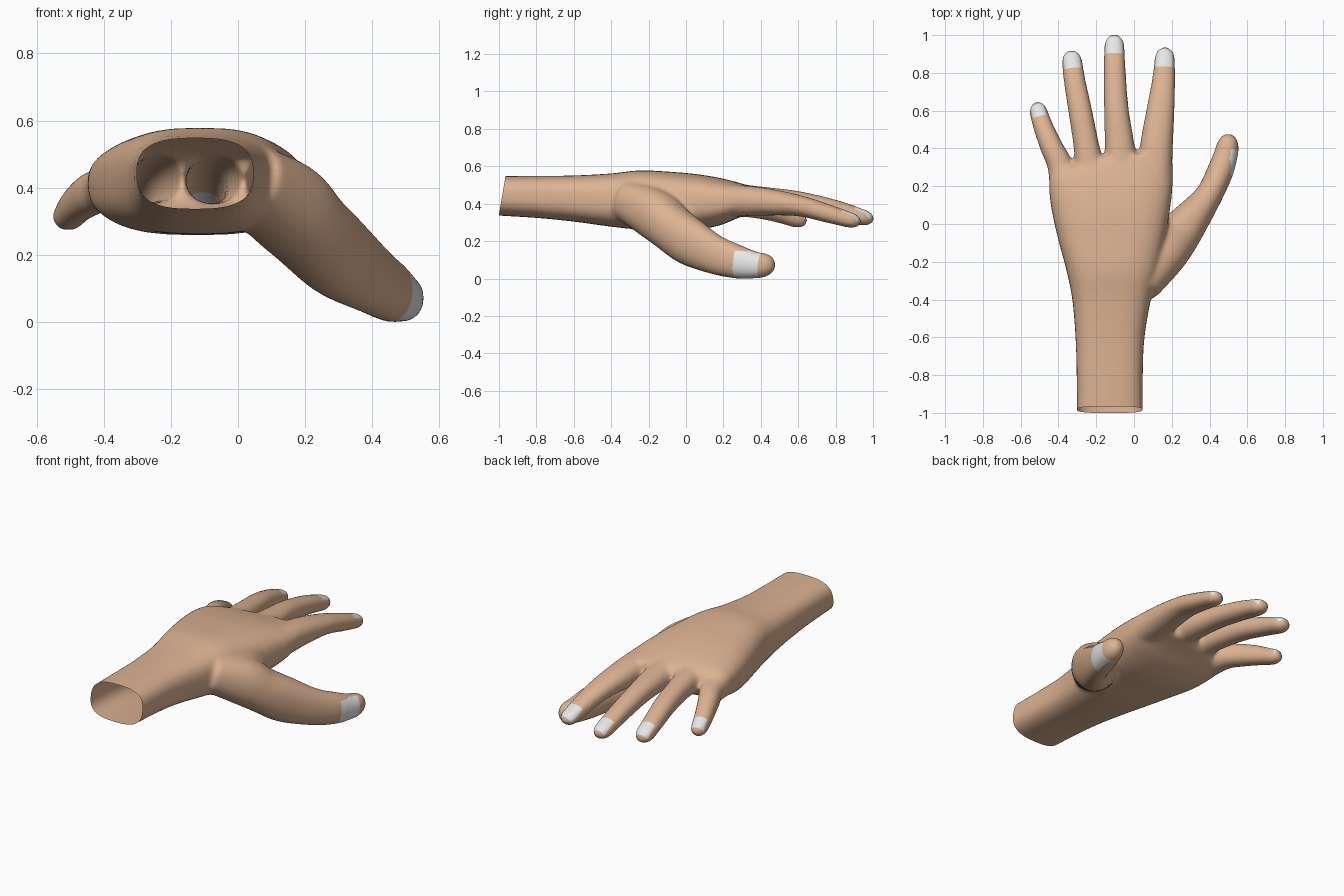
import bpy, bmesh, math
from mathutils import Vector

if "Cube" in bpy.data.objects:
    bpy.data.objects.remove(bpy.data.objects["Cube"])


def material(name, rgb):
    m = bpy.data.materials.new(name)
    m.diffuse_color = (*rgb, 1)
    m.use_nodes = True
    m.node_tree.nodes["Principled BSDF"].inputs["Base Color"].default_value = m.diffuse_color
    return m


skin = material("skin tan", (0.72, 0.45, 0.29))
nail_white = material("nail light grey", (0.80, 0.80, 0.80))


def catmull(rows, sub=5):
    """Smoothly interpolate rows of (x, y, z, half width, half height)."""
    out = []
    for i in range(len(rows) - 1):
        p0, p1 = rows[max(i - 1, 0)], rows[i]
        p2, p3 = rows[i + 1], rows[min(i + 2, len(rows) - 1)]
        for k in range(sub):
            t = k / sub
            out.append([0.5 * (2 * b + (c - a) * t + (2 * a - 5 * b + 4 * c - d) * t * t
                               + (3 * b - a - 3 * c + d) * t ** 3)
                        for a, b, c, d in zip(p0, p1, p2, p3)])
    out.append(list(rows[-1]))
    return out


def loft(bm, rows, tip=None, power=2.2, upright=False, sides=32):
    """Closed tube through rounded sections, with an optional round tip."""
    rows = catmull(rows)
    if tip:
        last = rows[-1]
        for k in range(1, 7):
            s = k / 6 * math.pi / 2 * 0.98
            f, g = math.sin(s), math.cos(s) ** 0.85
            rows.append([last[j] + (tip[j] - last[j]) * f for j in range(3)]
                        + [last[3] * g, last[4] * g])
    rings = []
    for i, (x, y, z, a, b) in enumerate(rows):
        p, q = rows[max(i - 1, 0)], rows[min(i + 1, len(rows) - 1)]
        t = Vector((0, 1, 0)) if upright else (Vector(q[:3]) - Vector(p[:3])).normalized()
        side = t.cross(Vector((0, 0, 1))).normalized()
        up = side.cross(t)
        ring = []
        for k in range(sides):
            c, s = math.cos(k * math.tau / sides), math.sin(k * math.tau / sides)
            u = a * math.copysign(abs(c) ** (2 / power), c)
            v = b * math.copysign(abs(s) ** (2 / power), s)
            ring.append(bm.verts.new(Vector((x, y, z)) + side * u + up * v))
        rings.append(ring)
    for r0, r1 in zip(rings, rings[1:]):
        for k in range(sides):
            n = (k + 1) % sides
            bm.faces.new((r0[k], r0[n], r1[n], r1[k]))
    bm.faces.new(rings[0][::-1])
    bm.faces.new(rings[-1])


bm = bmesh.new()

# forearm and palm: y, x min, x max, z min, z max
palm = [(-1.10, -.302, .047, .350, .555), (-.80, -.304, .047, .332, .557),
        (-.60, -.310, .056, .312, .559), (-.40, -.327, .090, .285, .570),
        (-.25, -.357, .130, .270, .586), (-.10, -.397, .160, .268, .580),
        (.05, -.432, .187, .268, .567), (.18, -.449, .203, .292, .546),
        (.27, -.430, .206, .328, .524), (.33, -.280, .203, .350, .506),
        (.37, -.120, .195, .362, .494)]
loft(bm, [((x0 + x1) / 2, y, (z0 + z1) / 2, (x1 - x0) / 2, (z1 - z0) / 2)
          for y, x0, x1, z0, z1 in palm], power=2.8, upright=True)

# fingers: centre line with half widths and heights, then the tip point
fingers = {
    "index": ([(.11, .20, .425, .090, .088), (.118, .40, .420, .088, .076),
               (.140, .60, .398, .075, .057), (.156, .75, .358, .063, .050),
               (.163, .87, .322, .055, .042)], (.165, .936, .307)),
    "middle": ([(-.07, .20, .435, .090, .088), (-.075, .40, .430, .080, .070),
                (-.093, .60, .415, .066, .060), (-.102, .80, .375, .059, .053),
                (-.104, .93, .338, .055, .045)], (-.104, 1.005, .322)),
    "ring": ([(-.22, .20, .435, .090, .085), (-.250, .40, .430, .069, .067),
              (-.285, .60, .410, .063, .058), (-.313, .75, .375, .058, .052),
              (-.327, .85, .343, .055, .045)], (-.334, .920, .325)),
    "little": ([(-.35, .10, .410, .090, .095), (-.388, .30, .405, .069, .070),
                (-.433, .40, .390, .061, .064), (-.475, .50, .360, .054, .055),
                (-.502, .58, .327, .049, .045)], (-.518, .647, .308)),
    "thumb": ([(.03, -.32, .430, .110, .110), (.14, -.17, .355, .130, .135),
               (.215, -.08, .280, .122, .127), (.297, .02, .205, .100, .128),
               (.395, .15, .137, .073, .106), (.457, .28, .096, .070, .090),
               (.490, .38, .078, .063, .070)], (.507, .478, .085)),
}
for rows, tip in fingers.values():
    loft(bm, rows, tip)

# fuse the parts into one skin
bmesh.ops.recalc_face_normals(bm, faces=bm.faces)
mesh = bpy.data.meshes.new("hand")
bm.to_mesh(mesh)
bm.free()
hand = bpy.data.objects.new("hand", mesh)
bpy.context.collection.objects.link(hand)
rem = hand.modifiers.new("fuse", 'REMESH')
rem.mode = 'VOXEL'
rem.voxel_size = 0.011
smo = hand.modifiers.new("soften", 'SMOOTH')
smo.factor = 0.5
smo.iterations = 14
bpy.context.view_layer.update()
fused = bpy.data.meshes.new_from_object(
    hand.evaluated_get(bpy.context.evaluated_depsgraph_get()))
hand.modifiers.clear()
hand.data = fused
fused.name = "hand"
fused.materials.clear()
fused.materials.append(skin)
fused.materials.append(nail_white)

bm = bmesh.new()
bm.from_mesh(fused)

# open slanted wrist end
bmesh.ops.bisect_plane(bm, geom=bm.verts[:] + bm.edges[:] + bm.faces[:],
                       plane_co=(0, -1, .35), plane_no=(0, -.205, .035), clear_outer=True)
for f in bm.faces:
    f.material_index = 0
    f.smooth = True


def nail(centre, along, out, half_len, half_wid):
    """Cut a clean rectangle into the skin and colour it."""
    c, t = Vector(centre), Vector(along).normalized()
    n = Vector(out)
    n = (n - t * n.dot(t)).normalized()
    b = t.cross(n)
    bm.normal_update()
    for axis, h in ((t, half_len), (t, -half_len), (b, half_wid), (b, -half_wid)):
        near = [f for f in bm.faces
                if (f.calc_center_median() - c).length < 0.14 and f.normal.dot(n) > 0]
        geom = list({v for f in near for v in f.verts}) \
            + list({e for f in near for e in f.edges}) + near
        bmesh.ops.bisect_plane(bm, geom=geom, plane_co=c + axis * h, plane_no=axis)
    bm.normal_update()
    for f in bm.faces:
        d = f.calc_center_median() - c
        if (abs(d.dot(t)) < half_len and abs(d.dot(b)) < half_wid
                and abs(d.dot(n)) < 0.12 and f.normal.dot(n) > 0.1):
            f.material_index = 1


# nails
up = (0, 0, 1)
nail((.160, .877, .34), (.03, 1, -.22), up, .050, .044)
nail((-.104, .947, .36), (0, 1, -.22), up, .048, .043)
nail((-.328, .865, .36), (-.10, 1, -.22), up, .046, .043)
nail((-.507, .597, .34), (-.28, 1, -.3), up, .036, .036)
nail((.500, .328, .083), (.30, .95, -.10), (1, -.3, -.22), .068, .072)

# stand on the ground
low = min(v.co.z for v in bm.verts)
bmesh.ops.translate(bm, verts=bm.verts, vec=(0, 0, -low))
bm.to_mesh(fused)
bm.free()
